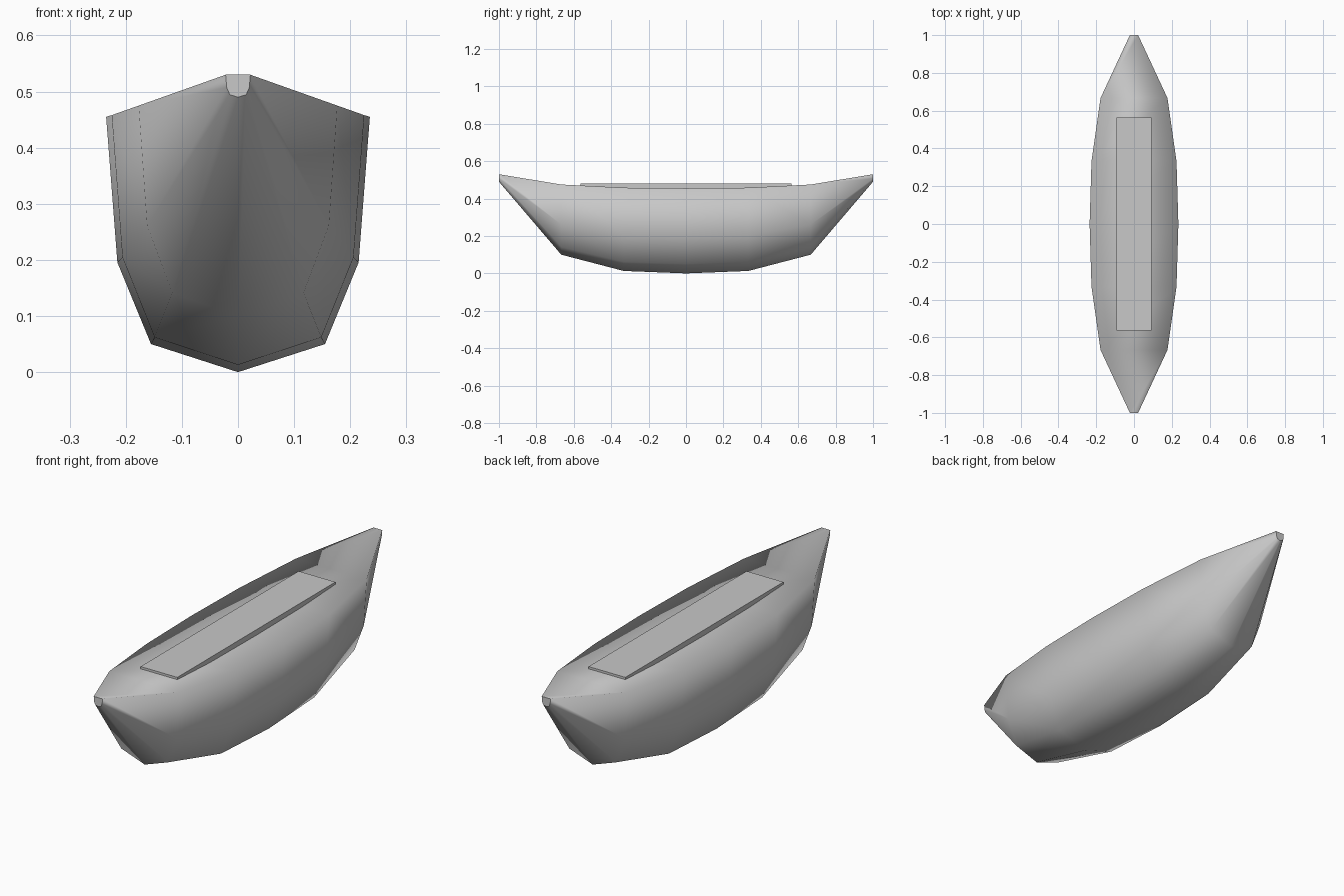
import bpy, bmesh

if "Cube" in bpy.data.objects:
    bpy.data.objects.remove(bpy.data.objects["Cube"])

grey = bpy.data.materials.new("plain grey")
grey.diffuse_color = (0.58, 0.58, 0.58, 1)
grey.use_nodes = True
grey.node_tree.nodes["Principled BSDF"].inputs["Base Color"].default_value = grey.diffuse_color


def finish(name, bm, smooth):
    bmesh.ops.recalc_face_normals(bm, faces=bm.faces)
    mesh = bpy.data.meshes.new(name)
    bm.to_mesh(mesh)
    bm.free()
    mesh.materials.append(grey)
    for p in mesh.polygons:
        p.use_smooth = smooth
    obj = bpy.data.objects.new(name, mesh)
    bpy.context.collection.objects.link(obj)
    return obj


# Hull: one cross-section scaled at seven stations
# section: fraction of half width, fraction of depth above the keel
half = [(1, 1), (0.915, 0.43), (0.66, 0.11)]
section = half + [(0, 0)] + [(-x, z) for x, z in reversed(half)]
# station: distance from middle, half width, keel height, gunwale height
fore = [(1, 0.022, 0.49, 0.53), (0.667, 0.177, 0.10, 0.475), (0.333, 0.225, 0.013, 0.458)]
stations = [(-y, w, k, g) for y, w, k, g in fore] + [(0, 0.235, 0.0, 0.455)] + fore[::-1]

bm = bmesh.new()
rings = [[bm.verts.new((w * x, y, k + (g - k) * z)) for x, z in section]
         for y, w, k, g in stations]
n = len(section)
for a, b in zip(rings, rings[1:]):
    for i in range(n):  # the last quad of each bay is the deck
        j = (i + 1) % n
        bm.faces.new((a[i], a[j], b[j], b[i]))
bow = bm.faces.new(rings[0])
stern = bm.faces.new(rings[-1])
hull = finish("hull", bm, True)
for p in hull.data.polygons:  # keep the tiny end caps flat
    if abs(p.normal.y) > 0.99:
        p.use_smooth = False

# Deck plank lying along the middle
bm = bmesh.new()
bmesh.ops.create_cube(bm, size=1)
for v in bm.verts:
    v.co.x *= 0.184
    v.co.y *= 1.13
    v.co.z = 0.48 if v.co.z > 0 else 0.45
finish("deck_plank", bm, False)
